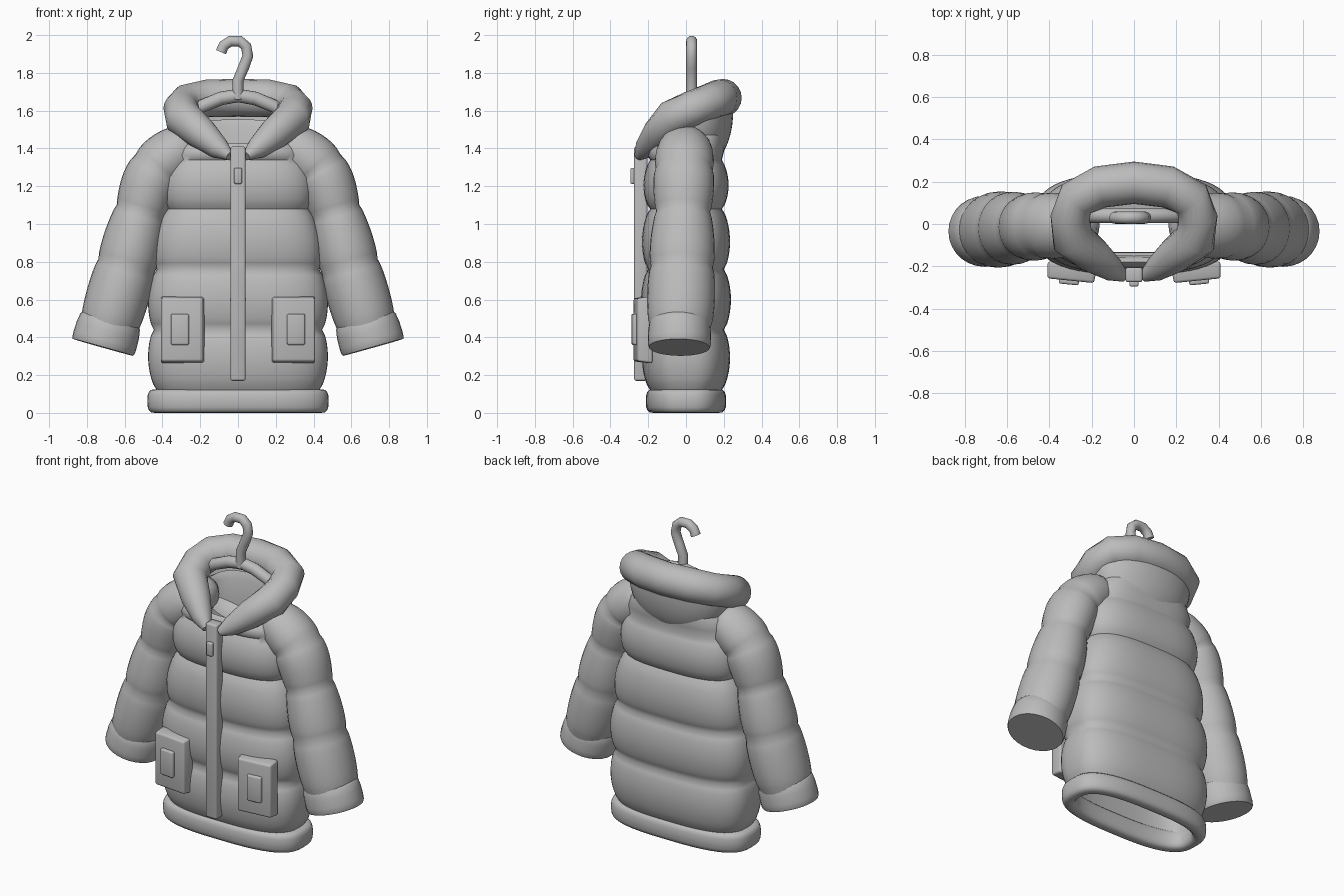
import bpy, bmesh, math
from mathutils import Vector

cube = bpy.data.objects.get("Cube")
if cube:
    bpy.data.objects.remove(cube, do_unlink=True)

grey = bpy.data.materials.new("plain grey")
grey.use_nodes = True
grey.diffuse_color = (0.5, 0.5, 0.5, 1)
grey.node_tree.nodes["Principled BSDF"].inputs["Base Color"].default_value = (0.5, 0.5, 0.5, 1)


def finish(name, bm, angle=40):
    bmesh.ops.recalc_face_normals(bm, faces=bm.faces)
    mesh = bpy.data.meshes.new(name)
    bm.to_mesh(mesh)
    bm.free()
    mesh.materials.append(grey)
    obj = bpy.data.objects.new(name, mesh)
    bpy.context.collection.objects.link(obj)
    bpy.ops.object.select_all(action="DESELECT")
    obj.select_set(True)
    bpy.context.view_layer.objects.active = obj
    bpy.ops.object.shade_smooth_by_angle(angle=math.radians(angle))
    return obj


def loft(name, rings, loop=False, caps=False, angle=40):
    """Skin a list of equally long point rings."""
    bm = bmesh.new()
    rows = [[bm.verts.new(p) for p in ring] for ring in rings]
    n = len(rows[0])
    pairs = list(zip(rows, rows[1:])) + ([(rows[-1], rows[0])] if loop else [])
    for a, b in pairs:
        for i in range(n):
            j = (i + 1) % n
            bm.faces.new((a[i], a[j], b[j], b[i]))
    if caps:
        bm.faces.new(rows[0])
        bm.faces.new(rows[-1])
    return finish(name, bm, angle)


def tube(name, path, up, depth=1.0, sides=28, angle=40):
    """Sweep an ellipse along (x, y, z, radius) points."""
    pts = [Vector(p[:3]) for p in path]
    rings = []
    for i, p in enumerate(pts):
        tangent = (pts[min(i + 1, len(pts) - 1)] - pts[max(i - 1, 0)]).normalized()
        u = (Vector(up) - tangent * tangent.dot(Vector(up))).normalized()
        v = tangent.cross(u)
        r = path[i][3]
        ring = []
        for k in range(sides):
            a = math.tau * k / sides
            ring.append(p + u * (r * depth * math.cos(a)) + v * (r * math.sin(a)))
        rings.append(ring)
    return loft(name, rings, caps=True, angle=angle)


def oval(z, rx, ry, tilt=0.0, n=56, power=0.7):
    """Horizontal rounded rectangle, optionally rising toward the back."""
    ring = []
    for k in range(n):
        a = math.tau * k / n
        c, s = math.cos(a), math.sin(a)
        x = rx * math.copysign(abs(c) ** power, c)
        y = ry * math.copysign(abs(s) ** power, s)
        ring.append(Vector((x, y, z + tilt * y)))
    return ring


def block(name, center, size, bevel, turn=0.0, taper=1.0):
    bm = bmesh.new()
    bmesh.ops.create_cube(bm, size=1)
    for v in bm.verts:
        s = taper if v.co.y < 0 else 1
        v.co = Vector((v.co.x * size[0] * s, v.co.y * size[1], v.co.z * size[2] * s))
    bmesh.ops.bevel(bm, geom=bm.edges[:], offset=bevel, segments=3, profile=0.5, affect="EDGES")
    obj = finish(name, bm, 35)
    obj.location = center
    obj.rotation_euler.z = turn
    return obj


# Quilted body: puffs between seams, then an inner lining back down
seams = [(0.12, 0.43, 0.19), (0.44, 0.445, 0.2), (0.76, 0.43, 0.2),
         (1.08, 0.375, 0.19), (1.34, 0.35, 0.185)]
rings = []
for (z0, x0, y0), (z1, x1, y1) in zip(seams, seams[1:]):
    for k in range(10):
        t = k / 10
        puff = 0.038 * math.sin(math.pi * t) ** 0.65
        rings.append(oval(z0 + (z1 - z0) * t, x0 + (x1 - x0) * t + puff, y0 + (y1 - y0) * t + puff))
for z, rx, ry, tilt in [(1.34, 0.35, 0.19, 0), (1.38, 0.355, 0.205, 0.1), (1.43, 0.33, 0.205, 0.2),
                        (1.47, 0.29, 0.195, 0.3), (1.49, 0.25, 0.18, 0.35), (1.46, 0.23, 0.16, 0.3),
                        (1.3, 0.3, 0.15, 0), (0.8, 0.37, 0.15, 0), (0.1, 0.4, 0.15, 0)]:
    rings.append(oval(z, rx, ry, tilt))
loft("quilted_body", rings, angle=60)

# Padded hem band
rings = []
for k in range(16):
    a = math.tau * k / 16
    c, s = math.cos(a), math.sin(a)
    out = 0.04 * math.copysign(abs(c) ** 0.7, c)
    rings.append(oval(0.0625 + 0.0625 * math.copysign(abs(s) ** 0.7, s), 0.44 + out, 0.173 + out))
loft("hem_band", rings, loop=True, angle=60)

# Sleeves with puffed sections and wide cuffs
joints = [(0.27, -0.005, 1.42, 0.115), (0.43, -0.01, 1.29, 0.137), (0.515, -0.015, 1.065, 0.132),
          (0.592, -0.022, 0.775, 0.152), (0.68, -0.03, 0.47, 0.15)]
joints = [Vector(j) for j in joints]


def curve_point(i, t):
    a, b, c, d = (joints[max(0, min(len(joints) - 1, i + k))] for k in (-1, 0, 1, 2))
    return 0.5 * (2 * b + (c - a) * t + (2 * a - 5 * b + 4 * c - d) * t ** 2
                  + (3 * b - a - 3 * c + d) * t ** 3)


for side, word in ((1, "left"), (-1, "right")):
    path = [(0.17 * side, 0, 1.46, 0.04), (0.2 * side, 0, 1.455, 0.085)]
    for i in range(len(joints) - 1):
        for k in range(9):
            p = curve_point(i, k / 9)
            puff = 0.014 * math.sin(math.pi * k / 9) ** 0.6
            path.append((p[0] * side, p[1], p[2], p[3] + puff))
    path.append((0.685 * side, -0.03, 0.45, 0.148))
    tube(word + "_sleeve", path, (0, 1, 0), depth=1.08, angle=60)

    start, end = Vector((0.672, -0.033, 0.5)), Vector((0.715, -0.035, 0.347))
    cuff = []
    for t, r in [(0, 0.14), (0.03, 0.155), (0.12, 0.164), (0.4, 0.171), (0.75, 0.173),
                 (0.93, 0.171), (1, 0.166)]:
        p = start.lerp(end, t)
        cuff.append((p.x * side, p.y, p.z, r))
    tube(word + "_cuff", cuff, (0, 1, 0), depth=0.97, angle=50)

    # Patch pocket with a raised tab
    turn = 0.1 * side
    block(word + "_pocket", (0.295 * side, -0.228, 0.44), (0.235, 0.08, 0.355), 0.012, turn, 0.94)
    block(word + "_pocket_tab", (0.307 * side, -0.268, 0.442), (0.095, 0.035, 0.165), 0.01, turn)

# Hood pouch hanging at the back
rings = []
for k in range(13):
    a = math.pi / 2 * (k / 12)
    r = math.cos(a * 0.98) ** 0.75
    rings.append([Vector((0.335 * r * math.cos(b), 0.03 + 0.22 * r * math.sin(b) ** 0.8,
                          1.6 - 0.3 * math.sin(a)))
                  for b in [math.pi * j / 24 for j in range(24)] + [math.pi - 0.0001]])
bm = bmesh.new()
rows = [[bm.verts.new(p) for p in ring] for ring in rings]
for a, b in zip(rows, rows[1:]):
    for i in range(len(a) - 1):
        bm.faces.new((a[i], a[i + 1], b[i + 1], b[i]))
hood = finish("hood_pouch", bm, 60)

# Thick hood trim, tapering toward the zip
half = [(0.045, -0.25, 1.36, 0.025), (0.1, -0.215, 1.4, 0.058), (0.19, -0.15, 1.475, 0.085),
        (0.29, -0.07, 1.56, 0.1), (0.3, 0.03, 1.61, 0.095), (0.27, 0.12, 1.645, 0.096),
        (0.16, 0.175, 1.665, 0.1)]
trim = half + [(0, 0.195, 1.668, 0.1)] + [(-x, y, z, r) for x, y, z, r in reversed(half)]
tube("hood_trim", trim, (0, 0, 1), sides=20, angle=60)

# Front zip with its pull
block("zip_placket", (0, -0.24, 0.79), (0.08, 0.07, 1.24), 0.012)
block("zip_pull", (0, -0.28, 1.255), (0.042, 0.03, 0.085), 0.008)

# Hanger: shoulder bar and hook
arm = [(0.3, 0.04, 1.52, 0.025), (0.2, 0.04, 1.62, 0.035), (0.09, 0.04, 1.665, 0.036)]
tube("hanger_bar", arm + [(0, 0.04, 1.68, 0.036)] + [(-x, y, z, r) for x, y, z, r in reversed(arm)],
     (0, 1, 0), sides=16, angle=60)
hook = [(0, 1.66), (0, 1.76), (0.03, 1.83), (0.052, 1.89), (0.043, 1.94), (0.01, 1.968),
        (-0.04, 1.968), (-0.075, 1.945), (-0.09, 1.91)]
tube("hanger_hook", [(x, 0.03, z, 0.029) for x, z in hook], (0, 1, 0), sides=16, angle=60)
